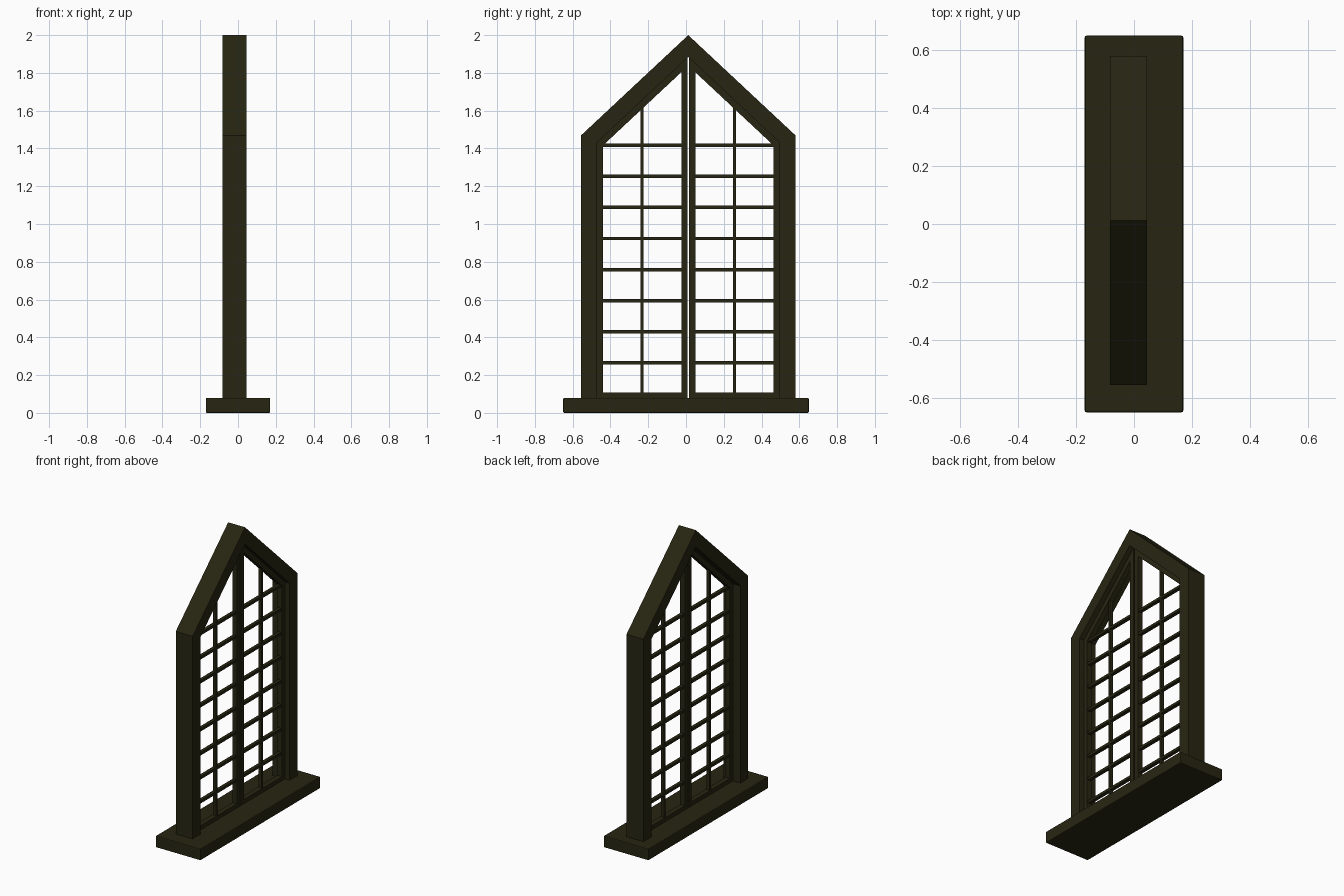
import bpy, bmesh

if "Cube" in bpy.data.objects:
    bpy.data.objects.remove(bpy.data.objects["Cube"])

CY = 0.012          # window centre line in y
SLOPE = 0.935       # pitch of the gable
SILL_TOP = 0.08

wood = bpy.data.materials.new("dark olive wood")
wood.diffuse_color = (0.020, 0.0185, 0.006, 1)
wood.use_nodes = True
wood.node_tree.nodes["Principled BSDF"].inputs["Base Color"].default_value = wood.diffuse_color


def finish(name, bm):
    bmesh.ops.recalc_face_normals(bm, faces=bm.faces)
    mesh = bpy.data.meshes.new(name)
    bm.to_mesh(mesh)
    bm.free()
    mesh.materials.append(wood)
    ob = bpy.data.objects.new(name, mesh)
    bpy.context.collection.objects.link(ob)
    return ob


def border(name, outer, inner, x0, x1, closed=True):
    """Solid band between two matching (y, z) outlines, from x0 to x1."""
    bm = bmesh.new()
    rows = [[bm.verts.new((x, o[0], o[1])) for o in pts]
            for x, pts in ((x0, outer), (x1, outer), (x1, inner), (x0, inner))]
    n = len(outer)
    for i in range(n if closed else n - 1):
        j = (i + 1) % n
        for k in range(4):
            a, b = rows[k], rows[(k + 1) % 4]
            bm.faces.new((a[i], a[j], b[j], b[i]))
    if not closed:
        for i in (0, n - 1):
            bm.faces.new([r[i] for r in rows])
    return finish(name, bm)


def box(name, x0, x1, y0, y1, z0, z1):
    bm = bmesh.new()
    bmesh.ops.create_cube(bm, size=1)
    for v in bm.verts:
        v.co.x = x0 + (v.co.x + 0.5) * (x1 - x0)
        v.co.y = y0 + (v.co.y + 0.5) * (y1 - y0)
        v.co.z = z0 + (v.co.z + 0.5) * (z1 - z0)
    return finish(name, bm)


def gable(half, apex):
    """Open pointed outline: jamb, slope, slope, jamb."""
    eave = apex - SLOPE * half
    return [(CY - half, SILL_TOP), (CY - half, eave), (CY, apex),
            (CY + half, eave), (CY + half, SILL_TOP)]


def half_gable(s, u0, u1, z0, apex):
    """Closed outline of one sash on side s."""
    return [(CY + s * u0, z0), (CY + s * u1, z0),
            (CY + s * u1, apex - SLOPE * u1), (CY + s * u0, apex - SLOPE * u0)]


# sill with softened edges
sill = box("sill", -0.17, 0.17, -0.65, 0.65, 0, SILL_TOP)
bev = sill.modifiers.new("soft edges", "BEVEL")
bev.width = 0.006
bev.segments = 2

# fixed outer frame
border("outer_frame", gable(0.568, 2.0), gable(0.483, 1.884), -0.083, 0.045, closed=False)

# two sashes with their glazing bars
for side, s in (("left", -1), ("right", 1)):
    border(side + "_sash",
           half_gable(s, 0.005, 0.483, SILL_TOP, 1.884),
           half_gable(s, 0.037, 0.452, 0.108, 1.838), -0.026, 0.010)
    yc = CY + s * 0.2455
    box(side + "_upright_bar", -0.020, 0.004, yc - 0.008, yc + 0.008, 0.10, 1.62)
    ya, yb = sorted((CY + s * 0.03, CY + s * 0.460))
    for i in range(8):
        z = 0.265 + i * 0.1646
        box(f"{side}_cross_bar_{i + 1}", -0.020, 0.004, ya, yb, z - 0.009, z + 0.009)
